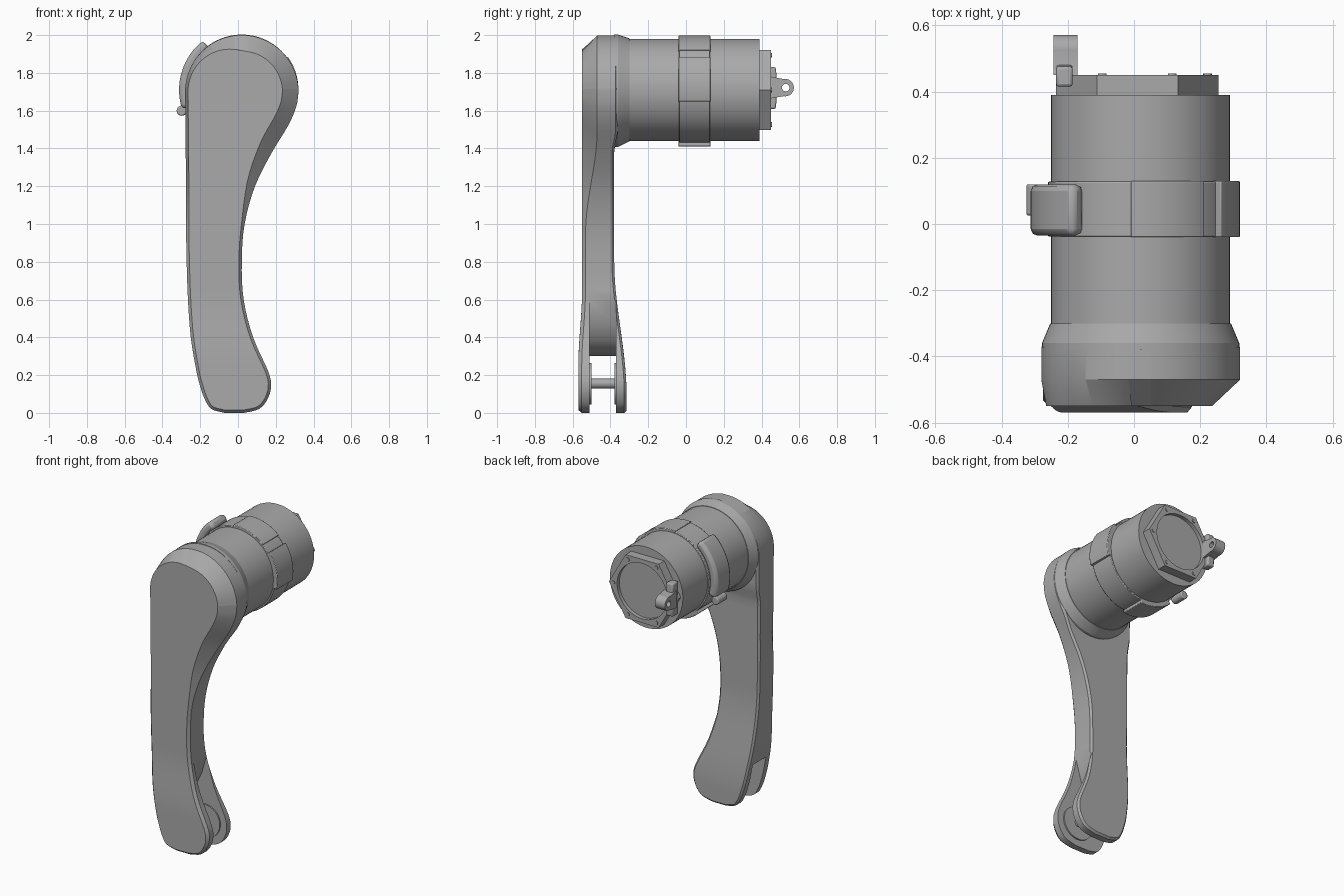
import bpy, bmesh
from math import sin, cos, pi, radians, hypot

if "Cube" in bpy.data.objects:
    bpy.data.objects.remove(bpy.data.objects["Cube"])

GREY = (0.4, 0.4, 0.4, 1)
metal = bpy.data.materials.new("plain grey")
metal.use_nodes = True
metal.diffuse_color = GREY
metal.node_tree.nodes["Principled BSDF"].inputs["Base Color"].default_value = GREY

AX, AZ = 0.02, 1.71  # barrel axis


def finish(name, bm, bevel=0):
    bmesh.ops.recalc_face_normals(bm, faces=bm.faces)
    mesh = bpy.data.meshes.new(name)
    bm.to_mesh(mesh)
    bm.free()
    mesh.materials.append(metal)
    ob = bpy.data.objects.new(name, mesh)
    bpy.context.collection.objects.link(ob)
    if bevel:
        mod = ob.modifiers.new("bevel", "BEVEL")
        mod.width, mod.segments = bevel, 2
    return ob


def activate(ob):
    bpy.ops.object.select_all(action="DESELECT")
    ob.select_set(True)
    bpy.context.view_layer.objects.active = ob


def cut(ob, cutter):
    mod = ob.modifiers.new("cut", "BOOLEAN")
    mod.object, mod.solver = cutter, "EXACT"
    activate(ob)
    bpy.ops.object.modifier_apply(modifier=mod.name)
    bpy.data.objects.remove(cutter)


def circle(cx, cz, r, n=48, turn=0.0):
    return [(cx + r * cos(2 * pi * i / n + turn), cz + r * sin(2 * pi * i / n + turn))
            for i in range(n)]


def prism(name, outline, y0, y1, bevel=0, end_outline=None):
    """Extrude an x-z outline along y, optionally to a second outline."""
    bm = bmesh.new()
    a = [bm.verts.new((x, y0, z)) for x, z in outline]
    b = [bm.verts.new((x, y1, z)) for x, z in (end_outline or outline)]
    bm.faces.new(a)
    bm.faces.new(b)
    for i in range(len(a)):
        j = (i + 1) % len(a)
        bm.faces.new((a[i], a[j], b[j], b[i]))
    return finish(name, bm, bevel)


def side_prism(name, outline, x0, x1, bevel=0):
    """Extrude a y-z outline along x."""
    bm = bmesh.new()
    face = bm.faces.new([bm.verts.new((x0, y, z)) for y, z in outline])
    new = bmesh.ops.extrude_face_region(bm, geom=[face])["geom"]
    bmesh.ops.translate(bm, vec=(x1 - x0, 0, 0),
                        verts=[v for v in new if isinstance(v, bmesh.types.BMVert)])
    return finish(name, bm, bevel)


def arc_band(r0, r1, start, end, n=16):
    angles = [radians(start + (end - start) * i / n) for i in range(n + 1)]
    outer = [(AX + r1 * cos(a), AZ + r1 * sin(a)) for a in angles]
    inner = [(AX + r0 * cos(a), AZ + r0 * sin(a)) for a in reversed(angles)]
    return outer + inner


def ease(z, lo, hi):
    t = min(max((z - lo) / (hi - lo), 0), 1)
    return t * t * (3 - 2 * t)


# Crank arm: rows of (height, left edge, right edge), smoothed, with a round head
rows = [(0.0, -0.07, 0.03), (0.02, -0.14, 0.11), (0.07, -0.175, 0.155),
        (0.14, -0.2, 0.175), (0.22, -0.22, 0.16), (0.4, -0.25, 0.08),
        (0.6, -0.265, 0.03), (0.8, -0.272, 0.02), (1.0, -0.275, 0.035),
        (1.2, -0.275, 0.09), (1.38, -0.277, 0.18), (1.52, -0.278, 0.265),
        (1.62, -0.279, 0.308)]
head = [radians(a) for a in range(0, 88, 6)]
rows += [(1.7 + 0.3 * sin(a), AX - 0.3 * cos(a), AX + 0.3 * cos(a)) for a in head]


def smooth_rows(pts, steps=4):
    out = []
    for i in range(len(pts) - 1):
        p0, p1, p2, p3 = (pts[max(i - 1, 0)], pts[i], pts[i + 1],
                          pts[min(i + 2, len(pts) - 1)])
        for s in range(steps):
            t = s / steps
            out.append([b + 0.5 * t * (c - a + t * (2*a - 5*b + 4*c - d + t * (3*(b - c) + d - a)))
                        for a, b, c, d in zip(p0, p1, p2, p3)])
    return out + [pts[-1]]


rows = smooth_rows(rows)
n = len(rows)
loop = [(l, z) for z, l, r in rows] + [(r, z) for z, l, r in reversed(rows)]
bm = bmesh.new()
layers = [[], [], [], []]
for i, (x, z) in enumerate(loop):
    (ax, az), (bx, bz) = loop[i - 1], loop[(i + 1) % len(loop)]
    length = hypot(bx - ax, bz - az)
    nx, nz = (az - bz) / length, (bx - ax) / length
    up = ease(z, 0.95, 1.5)
    front = -0.55 - 0.02 * (1 - ease(z, 0.25, 0.65))
    back = -0.38 + 0.065 * (1 - ease(z, 0.1, 0.8)) + 0.02 * ease(z, 1.38, 1.5)
    inset = 0.015 + 0.07 * up * min(max(1 + nx, 0), 1)
    chamfer = 0.018 + 0.062 * up
    for layer, d, y in zip(layers, (inset, 0, 0, 0.012),
                           (front, front + chamfer, back - 0.012, back)):
        layer.append(bm.verts.new((x - nx * d, y, z - nz * d)))
for a, b in zip(layers, layers[1:]):
    for i in range(len(loop)):
        j = (i + 1) % len(loop)
        bm.faces.new((a[i], a[j], b[j], b[i]))
for layer in (layers[0], layers[3]):
    for i in range(n - 1):
        bm.faces.new((layer[i], layer[i + 1], layer[-i - 2], layer[-i - 1]))
arm = finish("crank_arm", bm)

# Fork slot at the foot, with its pin and washers
cut(arm, prism("slot_cutter", [(-0.5, -0.2), (0.4, -0.2), (0.4, 0.6), (0.03, 0.6),
                               (-0.01, 0.46), (-0.05, 0.38), (-0.12, 0.32),
                               (-0.2, 0.3), (-0.5, 0.3)], -0.51, -0.37))
prism("foot_pin", circle(0.02, 0.155, 0.026, 24), -0.52, -0.36)
for side, y in (("front", -0.511), ("back", -0.379)):
    prism(side + "_washer", circle(0.02, 0.155, 0.11), y, y + 0.01)

# Barrel and its flared neck
prism("barrel_neck", circle(AX, AZ - 0.005, 0.298, 64), -0.38, -0.36)
prism("neck_flare", circle(AX, AZ - 0.005, 0.298, 64), -0.36, -0.30,
      end_outline=circle(AX, AZ, 0.273, 64))
prism("barrel", circle(AX, AZ, 0.27, 64), -0.32, 0.39)

# Clamp collar with raised pads, a curved lever and a hinge pin
prism("collar", circle(AX, AZ, 0.28, 64), -0.038, 0.128, 0.004)
for k, mid in enumerate((12, 72, 252)):
    prism(f"collar_pad_{k + 1}", arc_band(0.26, 0.3 if k != 1 else 0.287, mid - 24, mid + 24),
          -0.04, 0.13, 0.004)
prism("clamp_lever", arc_band(0.275, 0.332, 128, 198), -0.035, 0.12, 0.02)
prism("lever_hinge", circle(-0.298, 1.6, 0.027, 20), 0.025, 0.12, 0.006)

# Hexagonal end cap with a recessed disc and corner studs
cap = prism("end_cap", circle(0.01, AZ, 0.245, 6), 0.38, 0.45)
cut(cap, prism("recess_cutter", circle(0.01, AZ, 0.185, 48), 0.425, 0.6))
for k, (x, z) in enumerate(circle(0.01, AZ, 0.212, 6)):
    prism(f"cap_stud_{k + 1}", circle(x, z, 0.013, 12), 0.44, 0.455)

# Tether clip on the cap, with a pierced eye
side_prism("clip_base", [(0.415, 1.61), (0.475, 1.61), (0.48, 1.66), (0.48, 1.78),
                         (0.475, 1.83), (0.415, 1.83)], -0.235, -0.185, 0.008)
eye = [(0.525 + 0.046 * cos(radians(a)), 1.722 + 0.046 * sin(radians(a)))
       for a in range(-100, 101, 10)]
clip = side_prism("clip_eye", [(0.45, 1.665)] + eye + [(0.45, 1.78)], -0.243, -0.17)
cut(clip, side_prism("eye_cutter", circle(0.528, 1.722, 0.02, 20), -0.4, 0.0))

for ob in list(bpy.context.collection.objects):
    if ob.type == "MESH" and ob.data.materials and ob.data.materials[0] == metal:
        activate(ob)
        bpy.ops.object.shade_smooth_by_angle(angle=radians(30))
